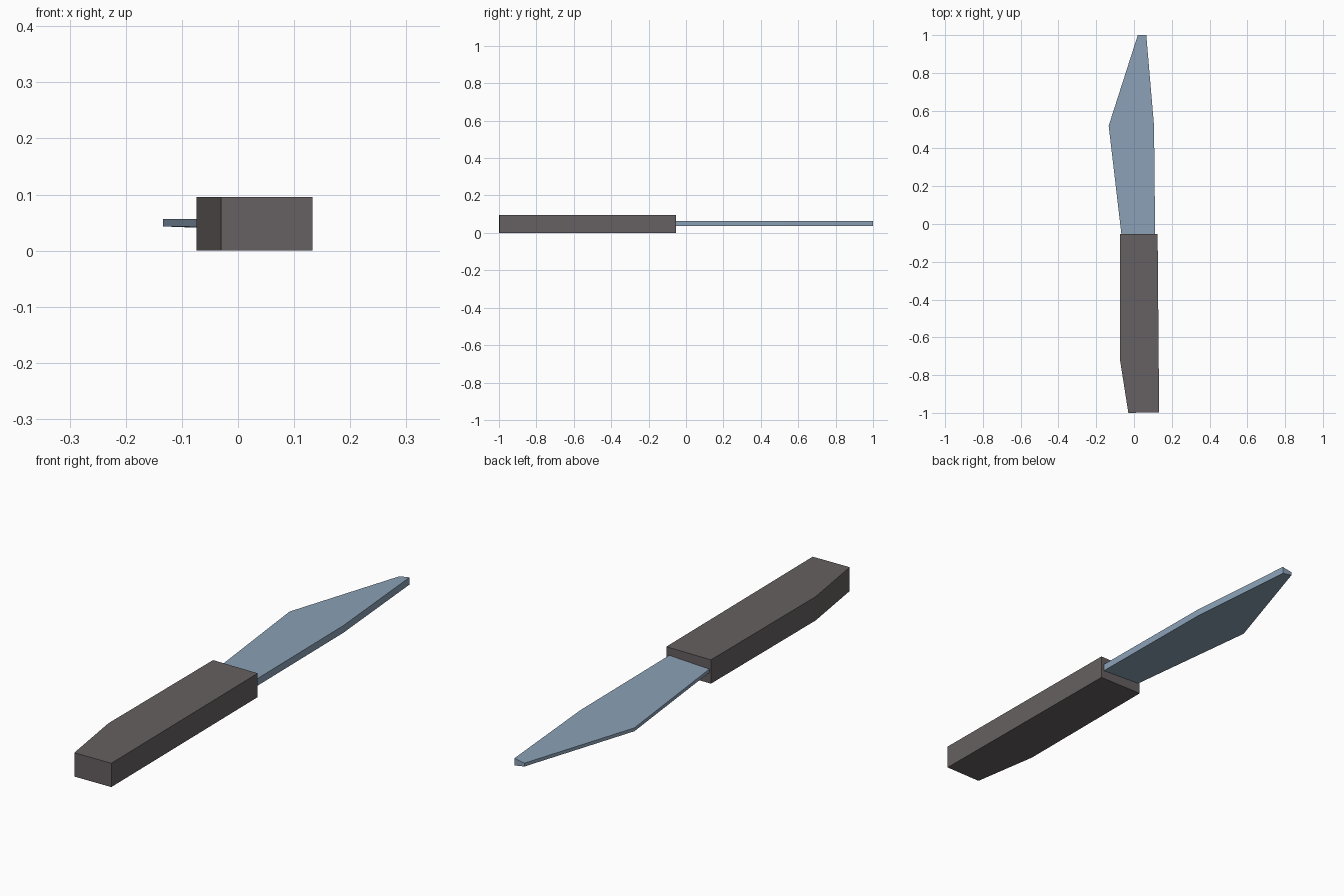
import bpy
import bmesh

if "Cube" in bpy.data.objects:
    bpy.data.objects.remove(bpy.data.objects["Cube"])


def material(name, rgb):
    m = bpy.data.materials.new(name)
    m.diffuse_color = (*rgb, 1.0)
    m.use_nodes = True
    m.node_tree.nodes["Principled BSDF"].inputs["Base Color"].default_value = m.diffuse_color
    return m


def slab(name, outline, mat):
    """Closed slab from a counter-clockwise outline of (x, y, z_low, z_high)."""
    bm = bmesh.new()
    low = [bm.verts.new((x, y, a)) for x, y, a, b in outline]
    high = [bm.verts.new((x, y, b)) for x, y, a, b in outline]
    n = len(outline)
    bm.faces.new(low[::-1])
    bm.faces.new(high)
    for i in range(n):
        j = (i + 1) % n
        bm.faces.new((low[i], low[j], high[j], high[i]))
    bmesh.ops.recalc_face_normals(bm, faces=bm.faces)
    mesh = bpy.data.meshes.new(name)
    bm.to_mesh(mesh)
    bm.free()
    mesh.materials.append(mat)
    obj = bpy.data.objects.new(name, mesh)
    bpy.context.collection.objects.link(obj)
    return obj


steel = material("blue_steel", (0.255, 0.355, 0.465))
grip = material("dark_grip", (0.133, 0.117, 0.119))

# Handle: straight block with one chamfered side at the butt
handle_xy = [(-0.03, -1.0), (0.133, -0.997), (0.125, -0.053),
             (-0.074, -0.053), (-0.074, -0.72)]
slab("handle", [(x, y, 0.0, 0.096) for x, y in handle_xy], grip)

# Blade: thick along the spine (right), thin along the cutting edge (left)
MID, SPINE, EDGE = 0.05, 0.0145, 0.0068
spine_xy = [(0.112, -0.06), (0.106, 0.52), (0.065, 1.0)]
edge_xy = [(0.02, 1.0), (-0.134, 0.52), (-0.066, -0.06)]
blade = [(x, y, MID - SPINE, MID + SPINE) for x, y in spine_xy]
blade += [(x, y, MID - EDGE, MID + EDGE) for x, y in edge_xy]
slab("blade", blade, steel)
